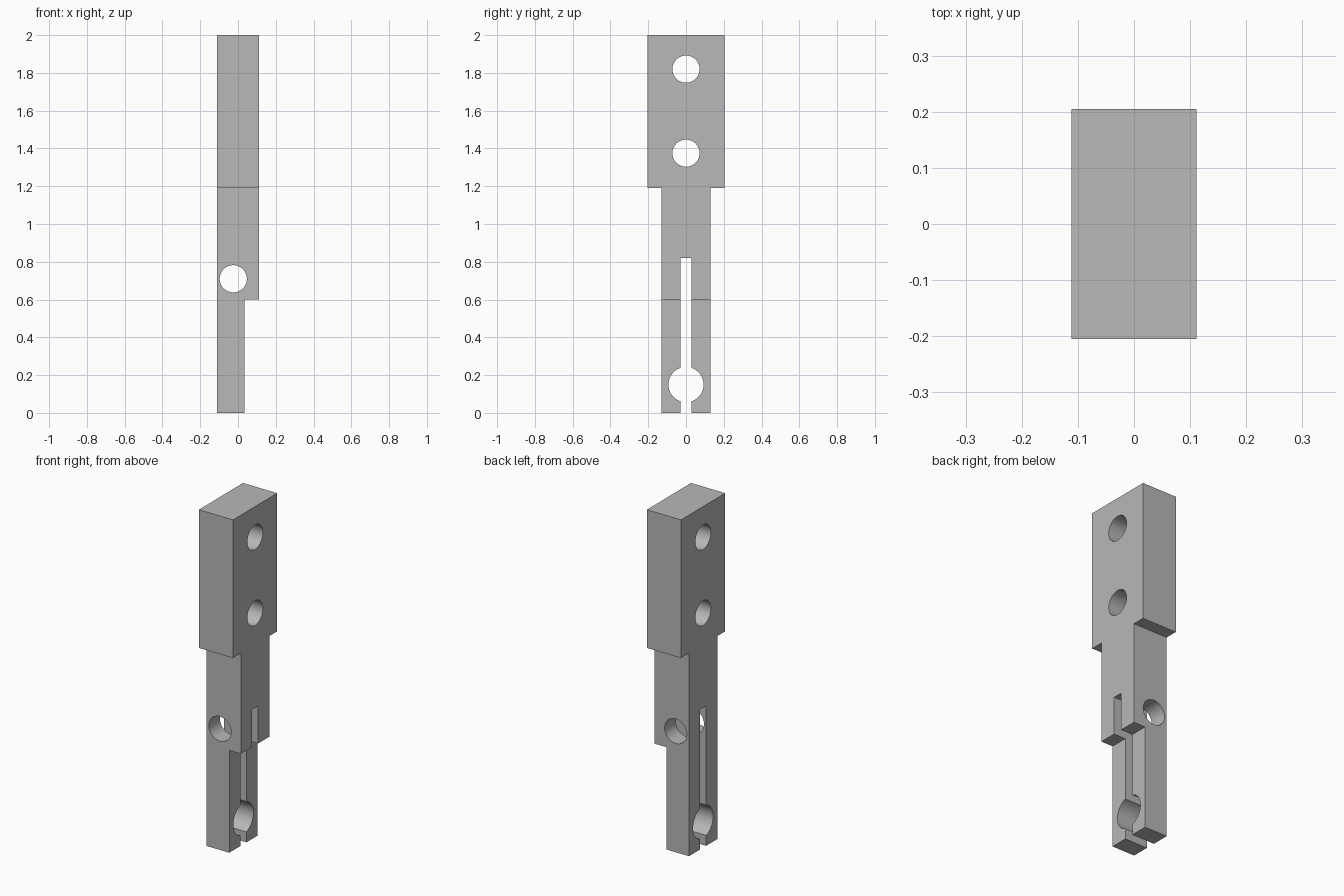
import bpy, bmesh, math

if "Cube" in bpy.data.objects:
    bpy.data.objects.remove(bpy.data.objects["Cube"], do_unlink=True)

HALF_X = 0.111                      # half thickness
HEAD_Y, SHANK_Y, SLOT_Y = 0.205, 0.131, 0.028
SHOULDER_Z, STEP_Z, SLOT_TOP = 1.19, 0.6, 0.82
KEY_Z, KEY_R, BOLT_R = 0.15, 0.093, 0.072

grey = bpy.data.materials.new("plain_grey")
grey.use_nodes = True
grey.diffuse_color = (0.48, 0.48, 0.48, 1)
grey.node_tree.nodes["Principled BSDF"].inputs["Base Color"].default_value = grey.diffuse_color

# Half outline (y, z): head, shank, then up the slot past the round opening
half = [(HEAD_Y, 2), (HEAD_Y, SHOULDER_Z), (SHANK_Y, SHOULDER_Z), (SHANK_Y, 0), (SLOT_Y, 0)]
limit = math.acos(SLOT_Y / KEY_R)
for i in range(25):
    a = -limit + 2 * limit * i / 24
    half.append((KEY_R * math.cos(a), KEY_Z + KEY_R * math.sin(a)))
half.append((SLOT_Y, SLOT_TOP))
outline = half + [(-y, z) for y, z in reversed(half)]

# Extrude the outline through the thickness
bm = bmesh.new()
face = bm.faces.new([bm.verts.new((-HALF_X, y, z)) for y, z in outline])
ext = bmesh.ops.extrude_face_region(bm, geom=[face])
moved = [v for v in ext["geom"] if isinstance(v, bmesh.types.BMVert)]
bmesh.ops.translate(bm, verts=moved, vec=(2 * HALF_X, 0, 0))
bmesh.ops.recalc_face_normals(bm, faces=bm.faces)
mesh = bpy.data.meshes.new("clamp_bar")
bm.to_mesh(mesh)
bm.free()
mesh.materials.append(grey)
bar = bpy.data.objects.new("clamp_bar", mesh)
bpy.context.collection.objects.link(bar)


def cut(cutter):
    """Subtract the cutter from the bar and discard it."""
    cutter.hide_render = True
    cutter.data.materials.append(grey)
    bpy.ops.object.select_all(action="DESELECT")
    bar.select_set(True)
    bpy.context.view_layer.objects.active = bar
    mod = bar.modifiers.new("cut", "BOOLEAN")
    mod.operation, mod.solver, mod.object = "DIFFERENCE", "EXACT", cutter
    bpy.ops.object.modifier_apply(modifier=mod.name)
    bpy.data.objects.remove(cutter, do_unlink=True)


def drill(location, rotation):
    bpy.ops.mesh.primitive_cylinder_add(vertices=48, radius=BOLT_R, depth=1,
                                        location=location, rotation=rotation)
    cut(bpy.context.object)


# Thinned lower jaws
bpy.ops.mesh.primitive_cube_add(size=1, location=(0.035 + 0.5, 0, STEP_Z - 0.5))
cut(bpy.context.object)

# Two mounting holes through the head, one clamping hole across the jaws
for z in (1.82, 1.375):
    drill((0, 0, z), (0, math.pi / 2, 0))
drill((-0.025, 0, 0.71), (math.pi / 2, 0, 0))

bar.select_set(True)
bpy.context.view_layer.objects.active = bar
bpy.ops.object.shade_smooth_by_angle(angle=math.radians(30))
